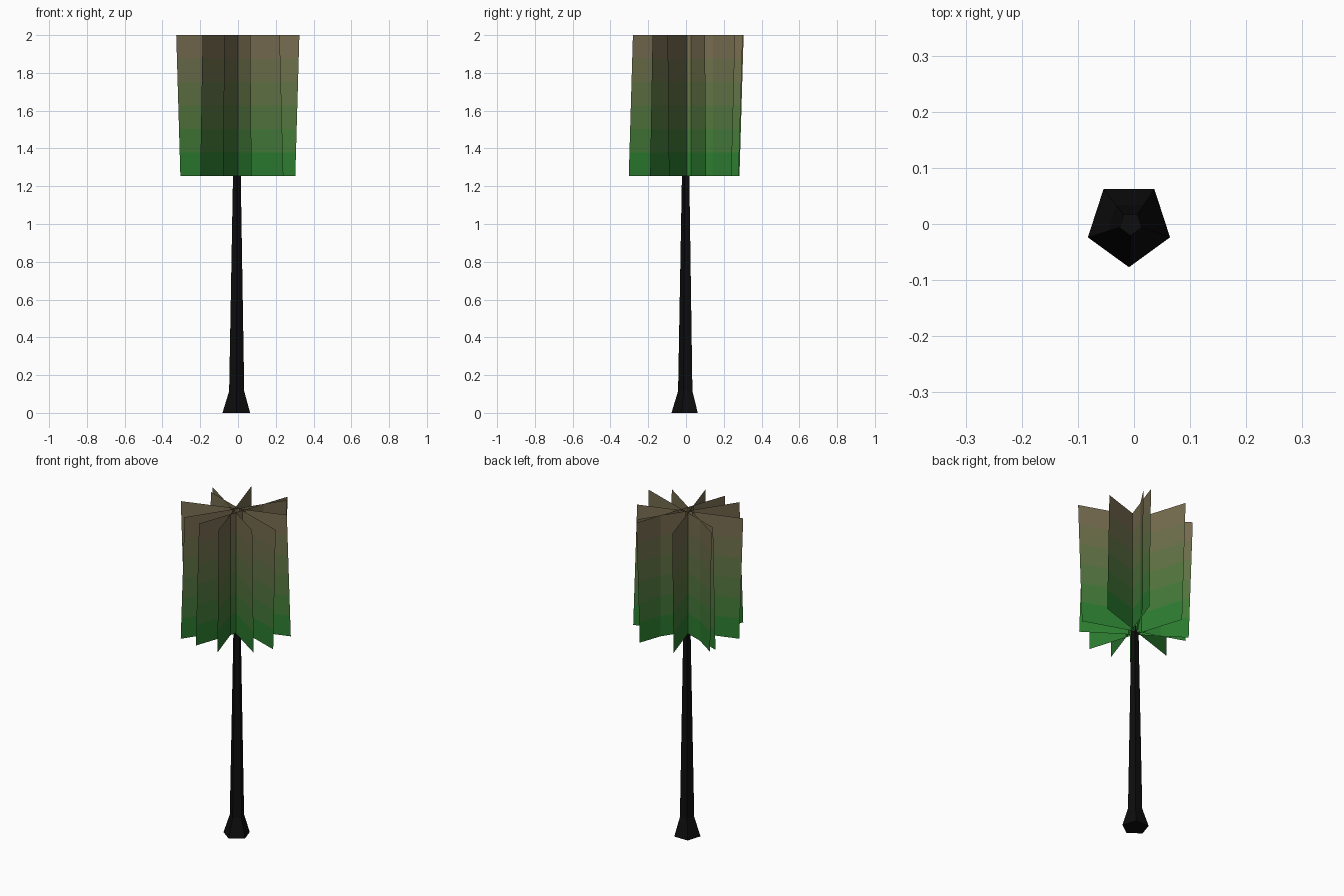
import bpy, bmesh, math
from mathutils import Vector

if "Cube" in bpy.data.objects:
    bpy.data.objects.remove(bpy.data.objects["Cube"])


def material(name, rgb):
    m = bpy.data.materials.new(name)
    m.diffuse_color = (*rgb, 1)
    m.use_nodes = True
    m.node_tree.nodes["Principled BSDF"].inputs["Base Color"].default_value = m.diffuse_color
    return m


def finish(bm, name, mats):
    me = bpy.data.meshes.new(name)
    bm.to_mesh(me)
    bm.free()
    for m in mats:
        me.materials.append(m)
    ob = bpy.data.objects.new(name, me)
    bpy.context.collection.objects.link(ob)
    return ob


# Trunk: five-sided tapered column with flared foot (z, radius, centre x)
bm = bmesh.new()
rings = []
for z, r, cx in [(0, 0.077, -0.009), (0.115, 0.042, -0.007), (1.29, 0.021, -0.006)]:
    angles = [math.radians(-90 + 72 * i) for i in range(5)]
    rings.append([bm.verts.new((cx + r * math.cos(a), r * math.sin(a), z)) for a in angles])
for lo, hi in zip(rings, rings[1:]):
    for i in range(5):
        j = (i + 1) % 5
        bm.faces.new((lo[i], lo[j], hi[j], hi[i]))
bm.faces.new(rings[0][::-1])
bm.faces.new(rings[-1])
finish(bm, "trunk", [material("bark", (0.004, 0.004, 0.004))])

# Foliage colours blend from green at the bottom to brown at the top
BANDS = 6
GREEN, BROWN = Vector((0.01, 0.21, 0.025)), Vector((0.2, 0.145, 0.085))
leaf_mats = [material(f"leaf_{i}", GREEN.lerp(BROWN, (i + 0.5) / BANDS)) for i in range(BANDS)]

# Foliage cards: each leans so that its top slides toward the second end
Z0, Z1, LEAN = 1.255, 2.0, 0.023
cards = [
    ((0.072, -0.303), (-0.12, 0.305)),
    ((-0.20, -0.272), (0.15, 0.26)),
    ((-0.08, -0.297), (0.128, 0.30)),
    ((0.285, 0.107), (-0.327, -0.09)),
    ((0.24, -0.19), (-0.29, 0.165)),
    ((-0.28, 0.113), (0.325, -0.098)),
]
for n, (p, q) in enumerate(cards, 1):
    p, q = Vector(p), Vector(q)
    slide = (q - p).normalized() * LEAN
    bm = bmesh.new()
    rows = []
    for i in range(BANDS + 1):
        t = i / BANDS
        z = Z0 + (Z1 - Z0) * t
        a, b = p + slide * t, q - slide * (1 - t)
        rows.append((bm.verts.new((*a, z)), bm.verts.new((*b, z))))
    for i, (lo, hi) in enumerate(zip(rows, rows[1:])):
        bm.faces.new((lo[0], lo[1], hi[1], hi[0])).material_index = i
    finish(bm, f"foliage_card_{n}", leaf_mats)
